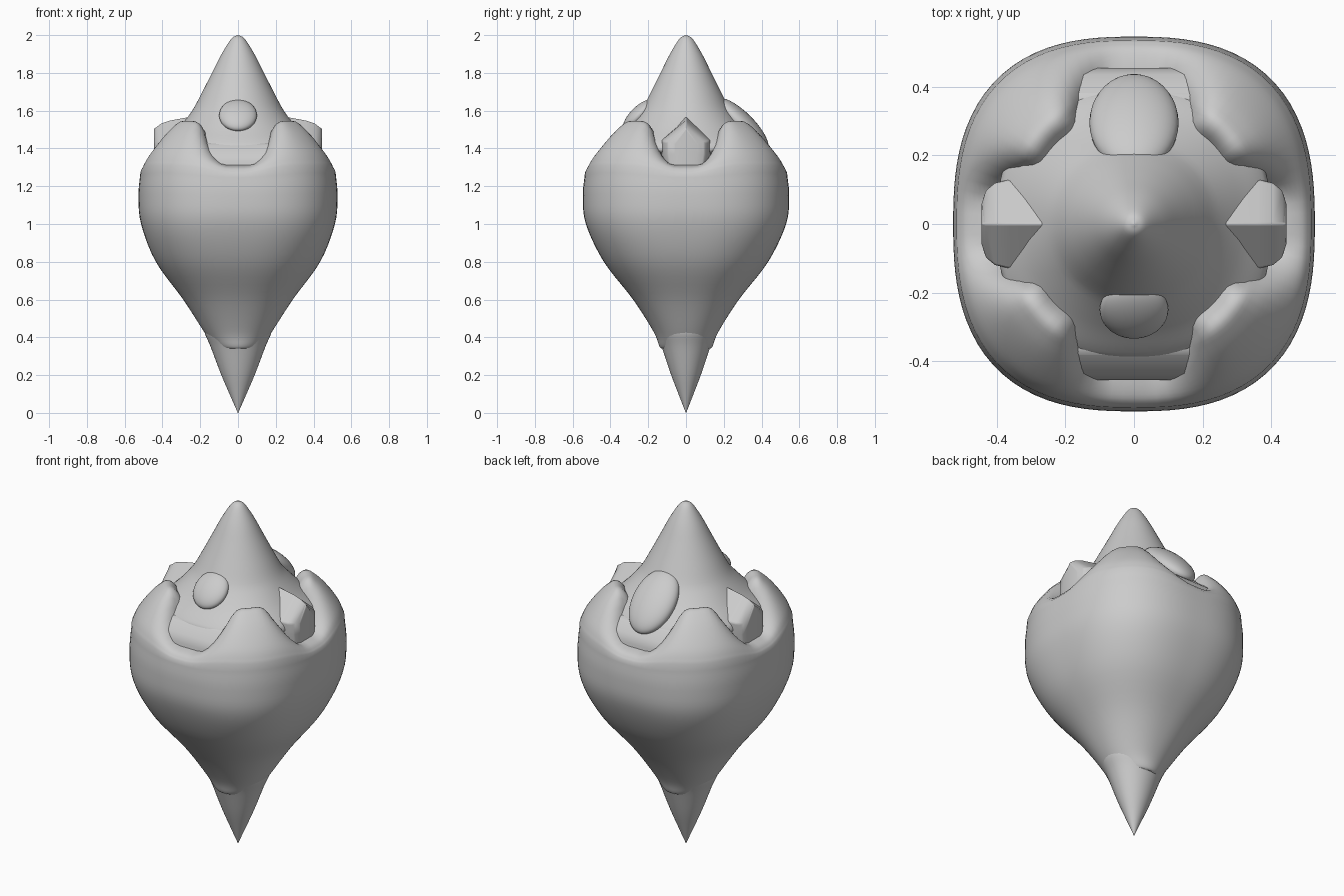
import bpy, bmesh, math
from mathutils import Vector

cube = bpy.data.objects.get("Cube")
if cube:
    bpy.data.objects.remove(cube, do_unlink=True)

grey = bpy.data.materials.new("plain grey")
grey.use_nodes = True
COLOUR = (0.6, 0.6, 0.6, 1)
grey.diffuse_color = COLOUR
grey.node_tree.nodes["Principled BSDF"].inputs["Base Color"].default_value = COLOUR


def finish(obj, angle=40):
    obj.data.materials.clear()
    obj.data.materials.append(grey)
    bpy.ops.object.select_all(action='DESELECT')
    obj.select_set(True)
    bpy.context.view_layer.objects.active = obj
    bpy.ops.object.shade_smooth_by_angle(angle=math.radians(angle))


def loft(name, rings, bevel=0.0, angle=40):
    """Skin a list of equal-length point rings and cap both ends."""
    bm = bmesh.new()
    loops = [[bm.verts.new(p) for p in ring] for ring in rings]
    count = len(loops[0])
    for a, b in zip(loops, loops[1:]):
        for i in range(count):
            j = (i + 1) % count
            bm.faces.new((a[i], a[j], b[j], b[i]))
    bm.faces.new(loops[0][::-1])
    bm.faces.new(loops[-1])
    bmesh.ops.remove_doubles(bm, verts=bm.verts, dist=1e-5)
    bmesh.ops.recalc_face_normals(bm, faces=bm.faces)
    mesh = bpy.data.meshes.new(name)
    bm.to_mesh(mesh)
    bm.free()
    obj = bpy.data.objects.new(name, mesh)
    bpy.context.collection.objects.link(obj)
    if bevel:
        mod = obj.modifiers.new("soft_edges", 'BEVEL')
        mod.width, mod.segments = bevel, 3
    finish(obj, angle)


def ring(rx, ry, power, height, count=96):
    """Superellipse ring; height is a function of the angle."""
    pts = []
    for i in range(count):
        t = 2 * math.pi * i / count
        c, s = math.cos(t), math.sin(t)
        r = (abs(c / rx) ** power + abs(s / ry) ** power) ** (-1 / power)
        pts.append((r * c, r * s, height(t)))
    return pts


def level(z):
    return lambda t: z


def ramp(value, low, high):
    return min(1, max(0, (value - low) / (high - low)))


def smooth_profile(points, steps=5):
    """Catmull-Rom subdivision of a short profile."""
    v = [Vector(p) for p in points]
    v = [2 * v[0] - v[1]] + v + [2 * v[-1] - v[-2]]
    out = []
    for a, b, c, d in zip(v, v[1:], v[2:], v[3:]):
        for k in range(steps):
            t = k / steps
            out.append(0.5 * (2 * b + (c - a) * t + (2 * a - 5 * b + 4 * c - d) * t ** 2
                              + (3 * b - a - 3 * c + d) * t ** 3))
    return out + [v[-2]]


# Shell wall: half width, half depth, height
wall = [(0.10, 0.13, 0.34), (0.125, 0.142, 0.355), (0.18, 0.172, 0.43), (0.29, 0.28, 0.6),
        (0.435, 0.435, 0.8), (0.513, 0.53, 1.0), (0.527, 0.546, 1.15)]
rim = (0.517, 0.535, 1.27)
rings = []
for p in smooth_profile(wall + [rim])[:-1]:
    corner_lift = 0.03 * ramp(p.z, 1.0, 1.27) ** 2
    rings.append(ring(p.x, p.y, 2.0 + 0.6 * ramp(p.z, 0.35, 0.95),
                      lambda t: p.z + corner_lift * math.sin(2 * t) ** 2))


# Shell crown: scale, valley height on the axes, mound height on the corners
def crown_height(scale, valley, mound):
    low = 0.1 + 0.45 * ramp(1 - scale, 0, 0.35)

    def height(t):
        k = ramp(abs(math.sin(2 * t)), low, 0.98)
        return valley + (mound - valley) * k * k * (3 - 2 * k)
    return height


crown = [(1, 1.27, 1.31), (0.95, 1.298, 1.375), (0.85, 1.312, 1.455), (0.75, 1.31, 1.515),
         (0.66, 1.28, 1.545), (0.57, 1.24, 1.5), (0.45, 1.2, 1.34)]
for p in smooth_profile(crown, 4):
    rings.append(ring(rim[0] * p.x, rim[1] * p.x, 2.6, crown_height(p.x, p.y, p.z)))
loft("shell", rings)

# Upper cone, flaring to a squarer rounded rim
cone = [(0.002, 2.0), (0.035, 1.98), (0.085, 1.9), (0.135, 1.8), (0.185, 1.7), (0.238, 1.6),
        (0.305, 1.51), (0.365, 1.445), (0.387, 1.415), (0.387, 1.385), (0.34, 1.36)]
loft("upper_cone", [ring(p.x * 1.02, p.x, 2 + 0.5 * ramp(-p.y, -1.6, -1.44), level(p.y))
                    for p in smooth_profile(cone)])

# Bottom spike
spike = [(0.001, 0), (0.045, 0.1), (0.092, 0.21), (0.145, 0.35), (0.178, 0.43), (0.17, 0.48)]
loft("bottom_spike", [ring(p.x, p.x * 0.89, 2, level(p.y), 48) for p in smooth_profile(spike)])

# Wide lugs at the front and back, with a sloping outer face
lug = [(0.25, 1.2), (0.455, 1.2), (0.455, 1.33), (0.435, 1.375), (0.37, 1.43), (0.25, 1.43)]
for name, side in (("front_lug", -1), ("back_lug", 1)):
    loft(name, [[(x, side * y, z) for y, z in lug] for x in (-0.18, 0.18)], 0.015)

# Gabled lugs on both sides, rounded at the outer end
gable = [(0, 1.58), (0.13, 1.45), (0.13, 1.37), (0.1, 1.2), (-0.1, 1.2), (-0.13, 1.37), (-0.13, 1.45)]
taper = [(0.2, 1, 0), (0.36, 1, 0.03), (0.405, 0.92, 0.045), (0.432, 0.75, 0.065), (0.444, 0.45, 0.07)]
for name, side in (("left_lug", 1), ("right_lug", -1)):
    sections = []
    for x, shrink, drop in taper:
        sections.append([(side * x, y * shrink, z - drop * ramp(z, 1.4, 1.58)) for y, z in gable])
    loft(name, sections, 0.006, 35)

# Soft bumps lying along the slope of the cone
for name, y, z, size, tilt in (("front_bump", -0.25, 1.575, (0.1, 0.045, 0.11), -45),
                               ("back_bump", 0.295, 1.525, (0.13, 0.065, 0.19), 45)):
    bpy.ops.mesh.primitive_uv_sphere_add(segments=32, ring_count=20, location=(0, y, z),
                                         rotation=(math.radians(tilt), 0, 0))
    bump = bpy.context.object
    bump.name = name
    bump.scale = size
    finish(bump)
